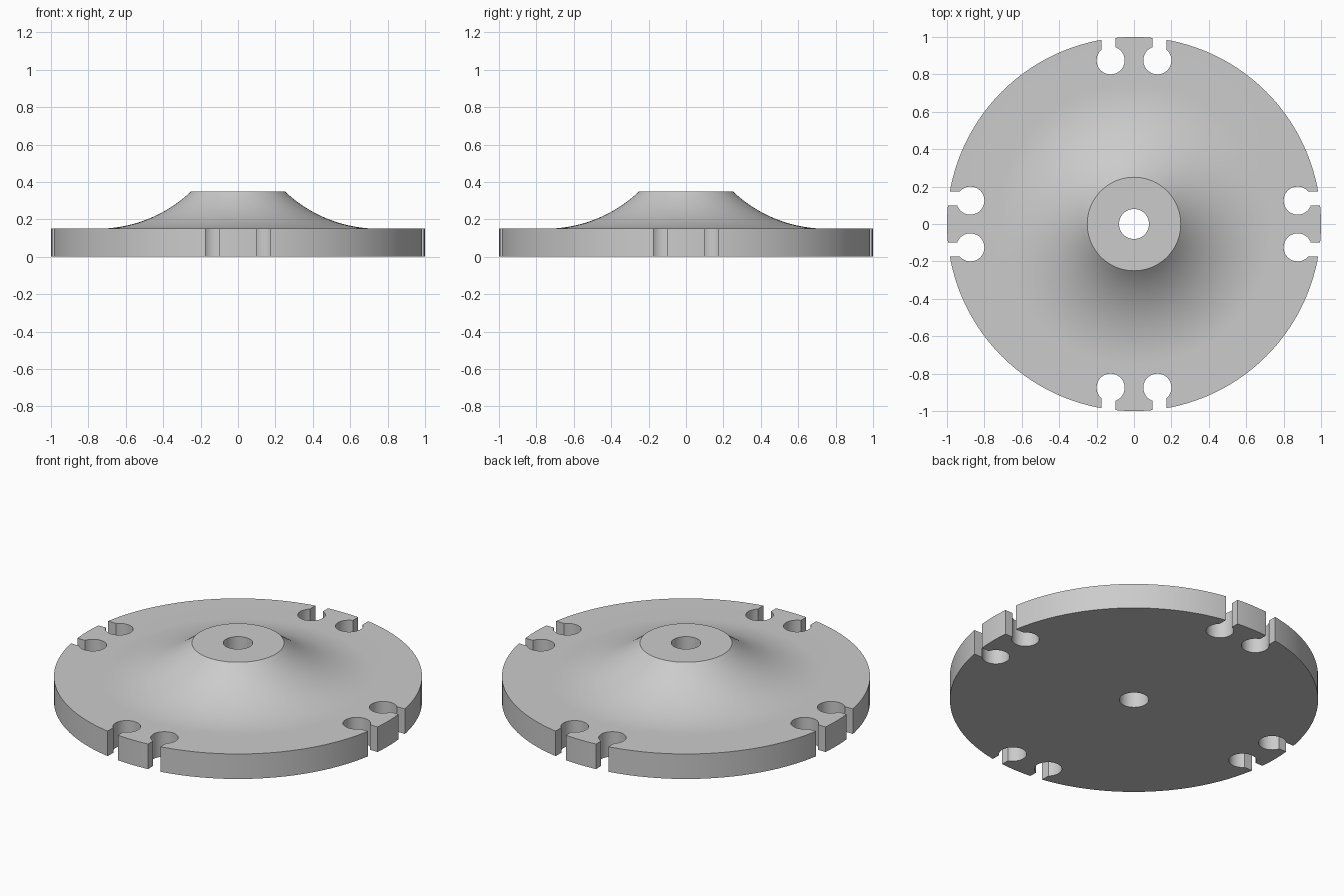
import bpy, bmesh, math
from mathutils import Matrix, Vector

if "Cube" in bpy.data.objects:
    bpy.data.objects.remove(bpy.data.objects["Cube"])

RIM, BORE, HUB = 1.0, 0.08, 0.25
PLATE_TOP, HUB_TOP = 0.15, 0.35
FLARE_END, FLARE_R = 0.75, 0.725


def to_object(name, bm):
    bmesh.ops.recalc_face_normals(bm, faces=bm.faces)
    mesh = bpy.data.meshes.new(name)
    bm.to_mesh(mesh)
    bm.free()
    obj = bpy.data.objects.new(name, mesh)
    bpy.context.collection.objects.link(obj)
    return obj


# Turned body: bore, hub top, concave flare, flat plate and rim
profile = [(BORE, 0), (BORE, HUB_TOP), (HUB, HUB_TOP)]
sweep = math.asin((FLARE_END - HUB) / FLARE_R)
steps = 20
for i in range(1, steps + 1):
    a = sweep * (1 - i / steps)
    profile.append((FLARE_END - FLARE_R * math.sin(a),
                    PLATE_TOP + FLARE_R * (1 - math.cos(a))))
profile += [(RIM, PLATE_TOP), (RIM, 0)]

bm = bmesh.new()
verts = [bm.verts.new((r, 0, z)) for r, z in profile]
edges = [bm.edges.new((v, verts[(i + 1) % len(verts)])) for i, v in enumerate(verts)]
bmesh.ops.spin(bm, geom=verts + edges, axis=(0, 0, 1), cent=(0, 0, 0),
               angle=math.tau, steps=128, use_merge=True)
bmesh.ops.remove_doubles(bm, verts=bm.verts, dist=1e-5)
flange = to_object("flange_plate", bm)

# Keyhole cutters: a round pocket opening to the rim through a narrow slot
CX, CY, R = 0.125, 0.875, 0.075
SLOT_IN, SLOT_OUT = 0.10, 0.175
start = math.acos((SLOT_IN - CX) / R)
end = math.acos((SLOT_OUT - CX) / R) + math.tau
outline = [(SLOT_IN, 1.1)]
for i in range(41):
    a = start + (end - start) * i / 40
    outline.append((CX + R * math.cos(a), CY + R * math.sin(a)))
outline.append((SLOT_OUT, 1.1))

bm = bmesh.new()
for quarter in range(4):
    turn = Matrix.Rotation(quarter * math.pi / 2, 3, 'Z')
    for side in (1, -1):
        base = bm.faces.new([bm.verts.new(turn @ Vector((side * x, y, -0.1)))
                             for x, y in outline])
        ext = bmesh.ops.extrude_face_region(bm, geom=[base])["geom"]
        bmesh.ops.translate(bm, vec=(0, 0, 0.5),
                            verts=[v for v in ext if isinstance(v, bmesh.types.BMVert)])
cutter = to_object("keyhole_cutter", bm)
cutter.hide_render = True

# Cut the keyholes
bpy.ops.object.select_all(action='DESELECT')
bpy.context.view_layer.objects.active = flange
flange.select_set(True)
cut = flange.modifiers.new("keyholes", 'BOOLEAN')
cut.operation, cut.solver, cut.object = 'DIFFERENCE', 'EXACT', cutter
bpy.ops.object.modifier_apply(modifier=cut.name)
bpy.data.objects.remove(cutter)

# Plain grey finish
grey = bpy.data.materials.new("plain grey")
grey.use_nodes = True
colour = (0.6, 0.6, 0.6, 1)
grey.diffuse_color = colour
grey.node_tree.nodes["Principled BSDF"].inputs["Base Color"].default_value = colour
flange.data.materials.clear()
flange.data.materials.append(grey)
for p in flange.data.polygons:
    p.material_index = 0
bpy.ops.object.shade_smooth_by_angle(angle=math.radians(30))
